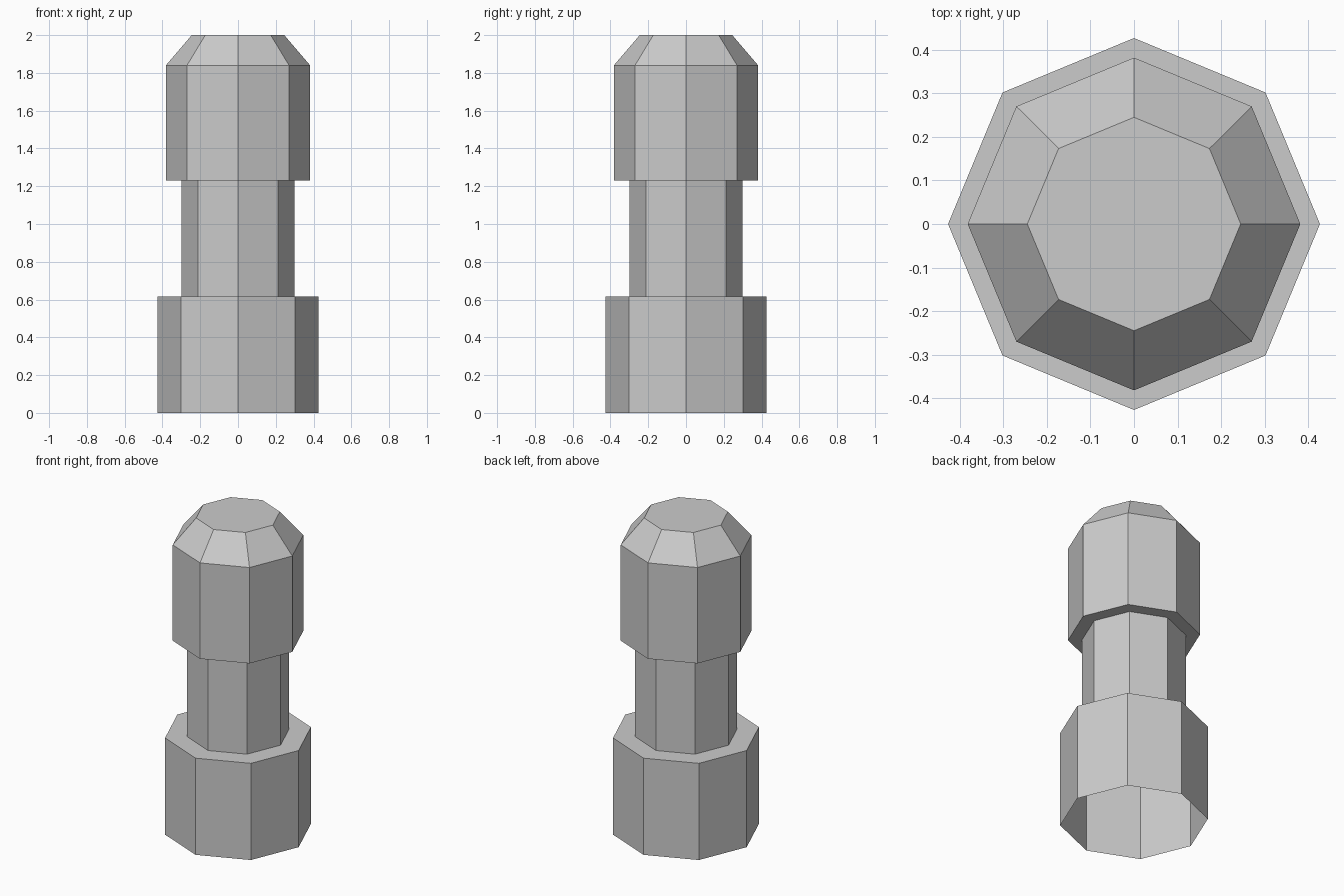
import bpy, bmesh
from math import cos, sin, tau

if "Cube" in bpy.data.objects:
    bpy.data.objects.remove(bpy.data.objects["Cube"])

SIDES = 8
# (radius, height) from the open bottom rim up to the flat top
PROFILE = [(0.427, 0), (0.427, 0.615), (0.30, 0.615), (0.30, 1.23),
           (0.382, 1.23), (0.382, 1.84), (0.245, 2.0)]


def lathe(name, profile, sides):
    bm = bmesh.new()
    rings = [[bm.verts.new((r * cos(tau * i / sides), r * sin(tau * i / sides), z))
              for i in range(sides)] for r, z in profile]
    for low, high in zip(rings, rings[1:]):
        for i in range(sides):
            j = (i + 1) % sides
            bm.faces.new((low[i], low[j], high[j], high[i]))
    bm.faces.new(rings[-1])  # top cap; the underside stays open
    mesh = bpy.data.meshes.new(name)
    bm.to_mesh(mesh)
    bm.free()
    obj = bpy.data.objects.new(name, mesh)
    bpy.context.collection.objects.link(obj)
    return obj


# Eight-sided post: wide base, narrow neck, bevelled head
lathe("bollard_post", PROFILE, SIDES)
